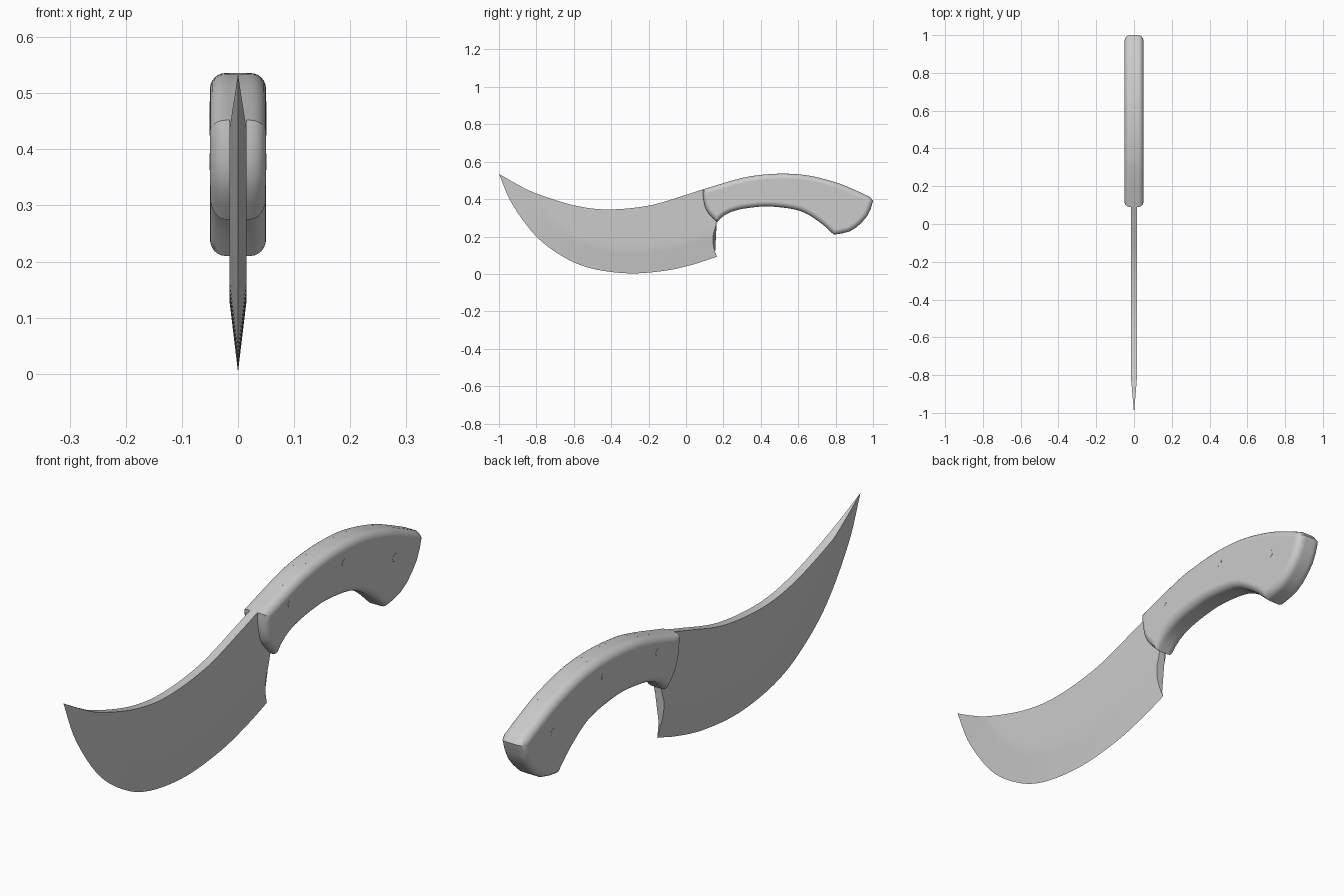
import bpy, bmesh, math
from mathutils import Vector
from mathutils.geometry import intersect_point_line

if "Cube" in bpy.data.objects:
    bpy.data.objects.remove(bpy.data.objects["Cube"])


def curve(pts, n):
    """Smooth Catmull-Rom path through pts, resampled to n+1 even points."""
    p = [Vector(q) for q in pts]
    p = [2 * p[0] - p[1]] + p + [2 * p[-1] - p[-2]]
    dense = []
    for a, b, c, d in zip(p, p[1:], p[2:], p[3:]):
        for i in range(16):
            t = i / 16
            dense.append(0.5 * (2 * b + (c - a) * t + (2 * a - 5 * b + 4 * c - d) * t * t
                                + (3 * b - a - 3 * c + d) * t ** 3))
    dense.append(p[-2])
    acc = [0]
    for a, b in zip(dense, dense[1:]):
        acc.append(acc[-1] + (b - a).length)
    out, j = [], 0
    for i in range(n + 1):
        s = acc[-1] * i / n
        while j < len(acc) - 2 and acc[j + 1] < s:
            j += 1
        out.append(dense[j].lerp(dense[j + 1], (s - acc[j]) / (acc[j + 1] - acc[j])))
    return out


def loft(name, rings, angle=30):
    """Closed skin over a list of equal-length rings, with end caps."""
    bm = bmesh.new()
    vs = [[bm.verts.new(p) for p in r] for r in rings]
    n = len(rings[0])
    for a, b in zip(vs, vs[1:]):
        for i in range(n):
            k = (i + 1) % n
            bm.faces.new((a[i], a[k], b[k], b[i]))
    bm.faces.new(vs[0])
    bm.faces.new(vs[-1])
    bmesh.ops.remove_doubles(bm, verts=bm.verts, dist=1e-5)
    bmesh.ops.recalc_face_normals(bm, faces=bm.faces)
    me = bpy.data.meshes.new(name)
    bm.to_mesh(me)
    bm.free()
    ob = bpy.data.objects.new(name, me)
    bpy.context.collection.objects.link(ob)
    bpy.ops.object.select_all(action='DESELECT')
    ob.select_set(True)
    bpy.context.view_layer.objects.active = ob
    bpy.ops.object.shade_smooth_by_angle(angle=math.radians(angle))
    return ob


def inset(loop, d):
    """Mitred inward offset of a clockwise outline."""
    out = []
    for i, p in enumerate(loop):
        e1 = (p - loop[i - 1]).normalized()
        e2 = (loop[(i + 1) % len(loop)] - p).normalized()
        n1, n2 = Vector((e1.y, -e1.x)), Vector((e2.y, -e2.x))
        out.append(p + (n1 + n2) * d / (1 + n1.dot(n2)))
    return out


def at_x(loop, x):
    return [(x, p.x, p.y) for p in loop]


T = 0.015       # half thickness of the steel
W = 0.125       # width of the ground bevel

# Blade: stations from tip to heel, ground towards the cutting edge
N = 48
spine = curve([(-1, .535), (-.9, .478), (-.8, .43), (-.6, .367), (-.42, .345), (-.2, .365),
               (0, .423), (.09, .452), (.166, .475)], N)
edge = curve([(-1, .535), (-.93, .375), (-.8, .2), (-.65, .088), (-.5, .028), (-.3, .003),
              (-.1, .019), (.05, .054), (.165, .092)], N)


def edge_dist(p):
    best = 9
    for a, b in zip(edge, edge[1:]):
        q, t = intersect_point_line(p, a, b)
        q = a.lerp(b, min(1, max(0, t)))
        best = min(best, (p - q.to_2d()).length)
    return best


rings = []
for i, (e, s) in enumerate(zip(edge, spine)):
    lo, hi = 0, .95
    for _ in range(12):
        m = (lo + hi) / 2
        lo, hi = (m, hi) if edge_dist(e.lerp(s, m)) < W else (lo, m)
    fr = [lo * k / 5 for k in range(6)] + [lo + (1 - lo) * k / 6 for k in range(1, 7)]
    side = []
    for f in fr:
        p = e.lerp(s, f)
        x = T * min(1, edge_dist(p) / W)
        if .092 < p.y < .275:      # hollow notch at the heel
            p.x -= .022 * math.sin(math.pi * (p.y - .092) / .183) * (i / N) ** 10
        side.append((x, p.x, p.y))
    rings.append(side + [(-x, y, z) for x, y, z in reversed(side[1:])])
loft("blade", rings)

# Shared handle outline pieces (clockwise seen with y right, z up)
back = [(.166, .475), (.25, .5), (.35, .523), (.5, .536), (.65, .527), (.8, .49),
        (.9, .45), (.984, .411)]
butt = curve([(1, .39), (.973, .315), (.904, .243), (.85, .22), (.79, .21)], 7)
belly = curve([(.79, .21), (.717, .275), (.61, .337), (.46, .36), (.35, .355), (.26, .338),
               (.2, .31), (.166, .275)], 22)
nose = curve([(.166, .275), (.112, .335), (.093, .4), (.09, .452)], 6)

# Tang: full-width steel between the grips
tang = curve(back, 26) + butt + belly[1:]
loft("tang", [at_x(tang, -T), at_x(tang, T)])

# Grip scales: rounded outer rim, mirrored to the other side
grip = curve([(.09, .452)] + back, 28) + butt + belly[1:] + nose[1:-1]
R = .028
grip_rings = [at_x(grip, T)]
for k in range(7):
    a = math.pi / 2 * k / 6
    grip_rings.append(at_x(inset(grip, R * (1 - math.cos(a))), .05 - R + R * math.sin(a)))
scale = loft("grip_scales", grip_rings, 40)
mir = scale.modifiers.new("mirror", 'MIRROR')
mir.use_mirror_merge = False
scale.modifiers.new("weighted", 'WEIGHTED_NORMAL').keep_sharp = True

# Rivets through the handle
for i, (y, z) in enumerate([(.23, .44), (.54, .47), (.83, .378)]):
    circle = [Vector((y + .015 * math.cos(a), z + .015 * math.sin(a)))
              for a in (math.tau * k / 20 for k in range(20))]
    loft(f"rivet_{i + 1}", [at_x(circle, -.0508), at_x(circle, .0508)])
